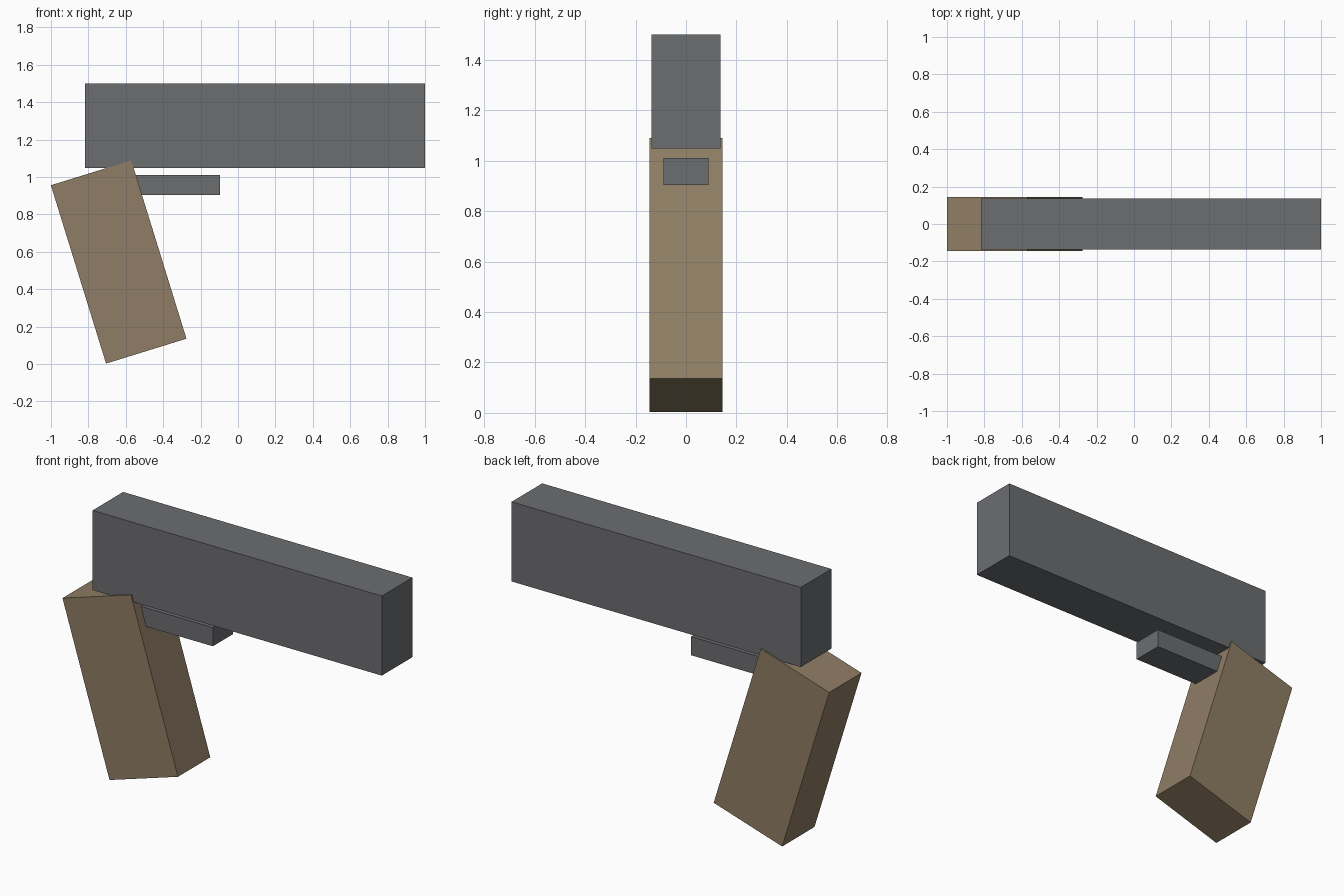
import bpy
import math

if "Cube" in bpy.data.objects:
    bpy.data.objects.remove(bpy.data.objects["Cube"])


def material(name, rgb):
    mat = bpy.data.materials.new(name)
    mat.diffuse_color = (*rgb, 1.0)
    mat.use_nodes = True
    mat.node_tree.nodes["Principled BSDF"].inputs["Base Color"].default_value = mat.diffuse_color
    return mat


def box(name, centre, size, mat, tilt=0.0):
    """Flat-faced box, tilted about the y axis."""
    bpy.ops.mesh.primitive_cube_add(size=1, location=centre, rotation=(0, tilt, 0))
    obj = bpy.context.object
    obj.name = name
    obj.scale = size
    bpy.ops.object.transform_apply(location=False, rotation=False, scale=True)
    obj.data.materials.append(mat)
    return obj


gunmetal = material("gunmetal_grey", (0.15, 0.153, 0.163))
wood = material("grip_brown", (0.275, 0.205, 0.128))

# Long upper body
box("slide", (0.091, 0, 1.274), (1.816, 0.274, 0.452), gunmetal)

# Handle leaning back at the top
box("grip", (-0.638, 0, 0.546), (0.45, 0.29, 0.998), wood, math.radians(-17.2))

# Small bar under the body, its rear end buried in the handle
box("trigger_bar", (-0.3575, 0, 0.957), (0.525, 0.18, 0.106), gunmetal)
